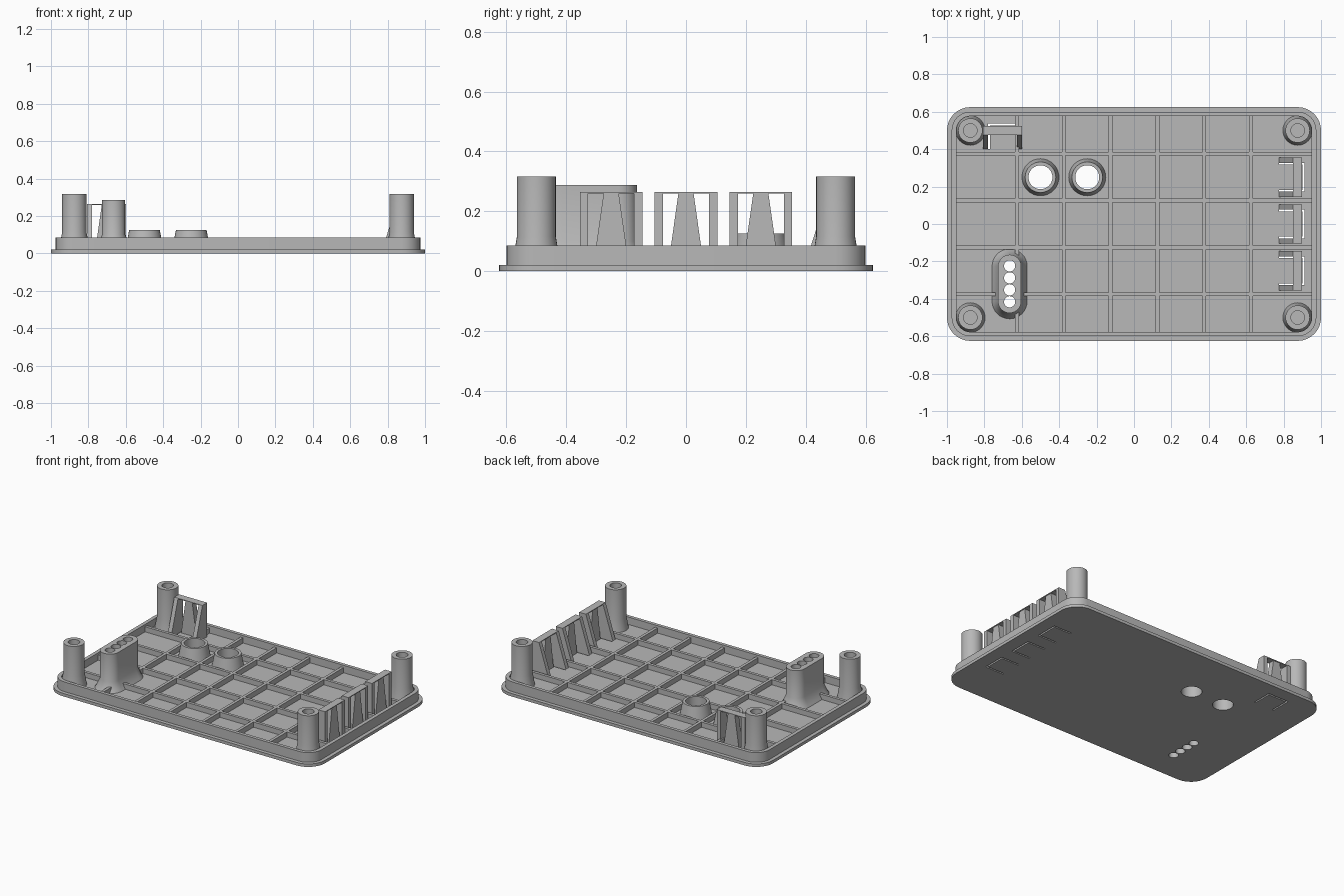
import bpy, bmesh, math
from mathutils import Matrix, Vector

cube = bpy.data.objects.get("Cube")
if cube:
    bpy.data.objects.remove(cube, do_unlink=True)

GREY = (0.48, 0.48, 0.48, 1)
mat = bpy.data.materials.new("plain grey plastic")
mat.use_nodes = True
mat.diffuse_color = GREY
mat.node_tree.nodes["Principled BSDF"].inputs["Base Color"].default_value = GREY

FLOOR, RIB_TOP, RIM_TOP = 0.035, 0.07, 0.085


def finish(name, bm):
    bmesh.ops.remove_doubles(bm, verts=bm.verts, dist=1e-5)
    bmesh.ops.recalc_face_normals(bm, faces=bm.faces)
    mesh = bpy.data.meshes.new(name)
    bm.to_mesh(mesh)
    bm.free()
    mesh.materials.append(mat)
    obj = bpy.data.objects.new(name, mesh)
    bpy.context.collection.objects.link(obj)
    return obj


def loft(name, rings, centre=(0, 0), closed=False, seg=8):
    """Skin rounded-rectangle rings given as (half x, half y, radius, z)."""
    bm = bmesh.new()
    loops = []
    for hx, hy, r, z in rings:
        loop = []
        for q, (sx, sy) in enumerate([(1, 1), (-1, 1), (-1, -1), (1, -1)]):
            for i in range(seg + 1):
                a = (q + i / seg) * math.pi / 2
                loop.append(bm.verts.new((centre[0] + sx * (hx - r) + r * math.cos(a),
                                          centre[1] + sy * (hy - r) + r * math.sin(a), z)))
        loops.append(loop)
    pairs = list(zip(loops, loops[1:]))
    if closed:
        pairs.append((loops[-1], loops[0]))
    else:
        bm.faces.new(loops[0])
        bm.faces.new(loops[-1])
    for a, b in pairs:
        for i in range(len(a)):
            j = (i + 1) % len(a)
            bm.faces.new((a[i], a[j], b[j], b[i]))
    return finish(name, bm)


def round_loft(name, profile, centre, closed=False):
    return loft(name, [(r, r, r, z) for r, z in profile], centre, closed)


def prism(name, points, axis, lo, hi, place):
    """Extrude a 2D outline along local axis 0 or 1; place maps it to the model."""
    bm = bmesh.new()
    ends = []
    for t in (lo, hi):
        ends.append([bm.verts.new(place @ Vector((t, u, v) if axis == 0 else (u, t, v)))
                     for u, v in points])
        bm.faces.new(ends[-1])
    a, b = ends
    for i in range(len(a)):
        j = (i + 1) % len(a)
        bm.faces.new((a[i], a[j], b[j], b[i]))
    return finish(name, bm)


def box(name, x0, x1, y0, y1, z0, z1, place=Matrix()):
    return prism(name, [(x0, z0), (x1, z0), (x1, z1), (x0, z1)], 1, y0, y1, place)


def cut(obj, cutters):
    for c in cutters:
        mod = obj.modifiers.new("cut", "BOOLEAN")
        mod.operation, mod.solver, mod.object = "DIFFERENCE", "EXACT", c
    bpy.context.view_layer.update()
    deps = bpy.context.evaluated_depsgraph_get()
    mesh = bpy.data.meshes.new_from_object(obj.evaluated_get(deps))
    obj.modifiers.clear()
    obj.data = mesh


# Base plate with raised rim and recessed floor
plate = loft("base_plate", [(1, 0.625, 0.125, 0), (1, 0.625, 0.125, 0.02),
                            (0.975, 0.6, 0.1, 0.02), (0.975, 0.6, 0.1, RIM_TOP),
                            (0.95, 0.577, 0.077, RIM_TOP), (0.95, 0.577, 0.077, FLOOR)])

# Stiffening grid
ribs = []
for i in range(6):
    x = -0.625 + 0.25 * i
    ribs.append(box("long_rib", x - 0.01, x + 0.01, -0.58, 0.58, 0.03, RIB_TOP))
for i in range(4):
    y = -0.375 + 0.25 * i
    ribs.append(box("cross_rib", -0.955, 0.955, y - 0.01, y + 0.01, 0.03, RIB_TOP))

# Corner screw posts with blind holes
for x in (-0.875, 0.875):
    for y in (-0.5, 0.5):
        round_loft("screw_post", [(0.08, 0.03), (0.065, 0.115), (0.065, 0.317),
                                  (0.036, 0.317), (0.036, 0.04)], (x, y))

# Two through collars
cutters = []
for x in (-0.5, -0.25):
    round_loft("collar", [(0.1, 0.03), (0.082, 0.125), (0.064, 0.125), (0.064, 0.03)],
               (x, 0.25), closed=True)
    cutters.append(round_loft("collar_cutter", [(0.064, -0.1), (0.064, 0.2)], (x, 0.25)))

# Oblong tower with four through holes
tower_at = (-0.665, -0.32)
tower = loft("hole_tower", [(0.097, 0.19, 0.097, 0.03), (0.085, 0.178, 0.085, 0.05),
                            (0.062, 0.156, 0.062, 0.1), (0.062, 0.156, 0.062, 0.287)], tower_at)
tower_holes = [round_loft("tower_cutter", [(0.03, -0.1), (0.03, 0.4)],
                          (tower_at[0], tower_at[1] + 0.064 * (i - 1.5))) for i in range(4)]
cutters += tower_holes
rib_cutter = loft("rib_cutter", [(0.06, 0.15, 0.06, 0), (0.06, 0.15, 0.06, 0.2)], tower_at)


# Spring buttons: local x runs toward the rim, local y along it
def spring_button(place):
    for s in (-1, 1):
        lo, hi = sorted((s * 0.077, s * 0.105))
        prism("button_leg", [(0, 0.03), (0.125, 0.03), (0.125, 0.265), (0.075, 0.265)],
              1, lo, hi, place)
        lo, hi = sorted((s * 0.067, s * 0.077))
        cutters.append(box("slit_cutter", 0, 0.137, lo, hi, -0.1, 0.06, place))
    box("button_bridge", 0.075, 0.125, -0.105, 0.105, 0.26, 0.265, place)
    prism("button_arm", [(-0.058, 0.03), (0.058, 0.03), (0.025, 0.262), (-0.025, 0.262)],
          0, 0.08, 0.12, place)
    cutters.append(box("slit_cutter", 0.126, 0.137, -0.072, 0.072, -0.1, 0.06, place))


for y in (-0.25, 0, 0.25):
    spring_button(Matrix.Translation((0.774, y, 0)))
spring_button(Matrix.Translation((-0.703, 0.4, 0)) @ Matrix.Rotation(math.pi / 2, 4, "Z"))

# Cut the openings, then drop the cutters
cut(plate, cutters)
cut(tower, tower_holes)
for rib in (ribs[0], ribs[6]):
    cut(rib, [rib_cutter])
for c in cutters + [rib_cutter]:
    bpy.data.objects.remove(c, do_unlink=True)

# Smooth round walls, keep edges sharp
bpy.ops.object.select_all(action="DESELECT")
parts = [o for o in bpy.context.collection.objects if o.type == "MESH"]
for o in parts:
    o.select_set(True)
bpy.context.view_layer.objects.active = plate
bpy.ops.object.shade_smooth_by_angle(angle=math.radians(30))
